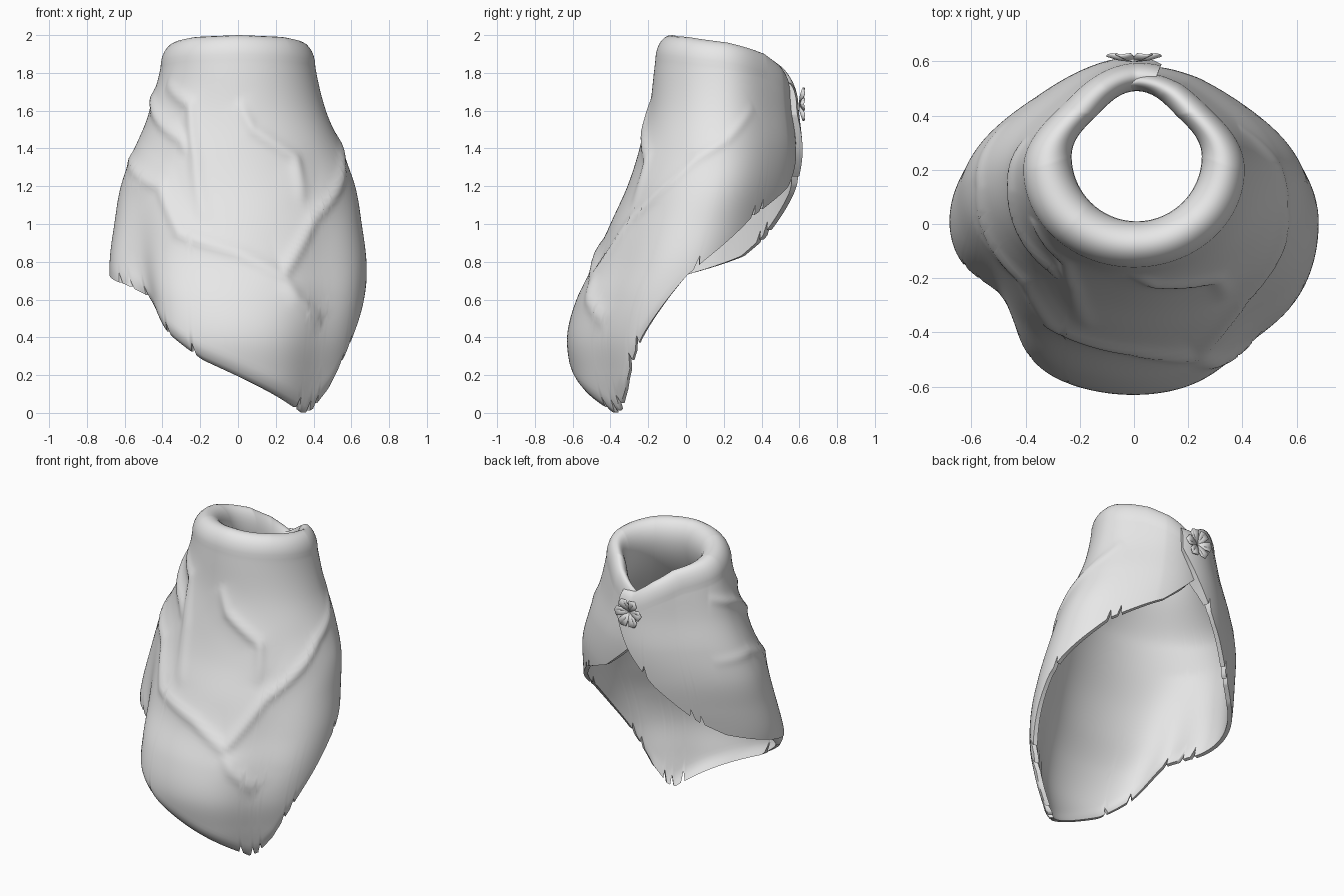
import bpy
import bmesh
from math import sin, cos, pi, radians, exp, hypot
from mathutils import Vector, Matrix

cube = bpy.data.objects.get("Cube")
if cube:
    bpy.data.objects.remove(cube)

grey = bpy.data.materials.new("plain grey cloth")
grey.use_nodes = True
grey.diffuse_color = (0.8, 0.8, 0.8, 1)
grey.node_tree.nodes["Principled BSDF"].inputs["Base Color"].default_value = (0.8, 0.8, 0.8, 1)


def table(rows, x):
    """Straight-line lookup in pairs sorted by their first entry."""
    if x <= rows[0][0]:
        return rows[0][1]
    for (x0, y0), (x1, y1) in zip(rows, rows[1:]):
        if x <= x1:
            return y0 + (y1 - y0) * (x - x0) / (x1 - x0)
    return rows[-1][1]


def spline(rows, u):
    """Smooth curve through evenly spaced rows, u counted in rows."""
    last = len(rows) - 1
    k = max(0, min(last - 1, int(u)))
    f = max(0, min(1, u - k))
    quad = [rows[max(0, min(last, k + d))] for d in (-1, 0, 1, 2)]
    return [b + f / 2 * (c - a + f * (2 * a - 5 * b + 4 * c - d + f * (3 * (b - c) + d - a)))
            for a, b, c, d in zip(*quad)]


def finish(name, bm, angle):
    mesh = bpy.data.meshes.new(name)
    bm.to_mesh(mesh)
    bm.free()
    ob = bpy.data.objects.new(name, mesh)
    bpy.context.collection.objects.link(ob)
    mesh.materials.append(grey)
    bpy.ops.object.select_all(action='DESELECT')
    ob.select_set(True)
    bpy.context.view_layer.objects.active = ob
    bpy.ops.object.shade_smooth_by_angle(angle=radians(angle))
    return ob


# Cross-sections every 0.2 up from the ground: half width, front y, back y
SECTIONS = [
    (.60, -.56, .50), (.62, -.605, .50), (.65, -.63, .50), (.675, -.58, .50),
    (.68, -.48, .52), (.655, -.40, .56), (.62, -.31, .59), (.545, -.245, .60),
    (.465, -.195, .58), (.415, -.17, .56), (.39, -.15, .51)]

# Hem height by angle, from the outer lap at the back, round the front, to the inner lap
HEM = [
    (78, 1.58), (90, 1.38), (105, 1.16), (118, 1.02), (128, .92), (143, .83), (180, .73),
    (200, .68), (212, .62), (232, .43), (252, .28), (300, .05), (307, .02),
    (311, 0), (317, .02), (327, .13), (342, .40), (361, .73), (369, .81),
    (396, 1.04), (429, 1.2), (450, 1.4), (466, 1.5)]

# Crest of the rolled collar by angle away from the front
CREST = [(0, 2.0), (45, 1.99), (90, 1.96), (135, 1.9), (160, 1.83), (180, 1.75)]

# Raised folds as (angle, height) paths
FOLDS = [
    [(148, 1.33), (185, 1.35), (229, 1.2), (243, .95), (270, .85), (290, .73),
     (308, 1.03), (345, 1.35), (365, 1.45), (387, 1.62)],
    [(270, 1.65), (279, 1.5), (302, 1.35), (302, 1.1)],
    [(208, 1.75), (237, 1.63), (247, 1.35), (255, 1.0)],
    [(160, 1.72), (190, 1.65), (236, 1.45), (245, 1.35)],
    [(288, .75), (298, .6), (315, .47)]]

# Angles of the torn nicks in the hem
NICKS = [100, 125, 130, 197, 203, 213, 233, 248, 306, 314, 319, 334, 339, 365, 396, 402]


def fold_height(deg, z):
    """Height of the raised folds, fading at the ends of each one."""
    best = 0
    scale = radians(.5)
    for path in FOLDS:
        spans = len(path) - 1
        for k in range(spans):
            (t0, z0), (t1, z1) = path[k], path[k + 1]
            dx, dz = (t1 - t0) * scale, z1 - z0
            px, pz = (deg - t0) * scale, z - z0
            f = max(0, min(1, (px * dx + pz * dz) / (dx * dx + dz * dz)))
            gap = hypot(px - f * dx, pz - f * dz)
            fade = max(0, sin(pi * (k + f) / spans)) ** .6
            best = max(best, fade * (.016 * exp(-(gap / .03) ** 2) + .01 * exp(-(gap / .08) ** 2)))
    return best


def back_pinch(t):
    """Flattening of the two back quarters, from 0 to 1."""
    return sin(2 * t) ** 2 if sin(t) > 0 else 0


def cloth_point(deg, z, out, hem):
    """Point on the drape, moved outwards by out."""
    t = radians(deg)
    wide, front, back = spline(SECTIONS, z / .2)
    mid, deep = (front + back) / 2, (back - front) / 2
    # One lap lies over the other at the back
    out += .022 * max(0, 1 - (deg - 78) / 50) - .03 * max(0, (deg - 425) / 40)
    # Flattened hollow beside the raised corner, and a gentler one above the low tip
    low = max(0, min(1, (1.2 - z) / .6))
    out -= low * (.1 * exp(-((deg - 214) / 15) ** 2) + .04 * exp(-((deg - 314) / 18) ** 2))
    out -= .035 * back_pinch(t)
    # Front hem curls under
    out -= .03 * max(0, -sin(t)) * max(0, 1 - (z - hem) / .08) ** 2
    return Vector(((wide + out) * cos(t), mid + (deep + out) * sin(t), z))


# Draped cloth: rolled collar, folded outer face and plain lining in one closed sheet
START, END, COLS, ROWS, ROLL = 78, 466, 300, 64, 14
step = (END - START) / COLS
nick_cols = {round((n - START) / step) for n in NICKS}
bm = bmesh.new()
grid = []
for j in range(COLS + 1):
    deg = START + j * step
    t = radians(deg)
    crest = table(CREST, abs(deg - 270))
    base = crest - .13
    edge = min(base - .02, table(HEM, deg))
    hem = min(base - .02, edge + (.06 if j in nick_cols else 0))
    heights = [base + (hem - base) * i / ROWS for i in range(ROWS + 1)]
    face = [cloth_point(deg, z, fold_height(deg, z), edge) for z in heights]
    radius = .24 - .03 * back_pinch(t)
    hole = Vector((.01 + radius * cos(t), .25 + radius * sin(t), base))
    # Lining widens gently from the neck hole to the wall
    lining = []
    for z in reversed(heights[1:]):
        f = min(1, (base - z) / .5)
        wall = cloth_point(deg, z, -.028, edge)
        lining.append(Vector((hole.x, hole.y, z)).lerp(wall, f * f * (3 - 2 * f)))
    centre, half = (face[0] + hole) / 2, (face[0] - hole) / 2
    roll = []
    for i in range(ROLL):
        s = pi * (1 - i / ROLL)
        roll.append(centre + half * cos(s) + Vector((0, 0, .13 * sin(s))))
    grid.append([bm.verts.new(p) for p in roll + face + lining])
for left, right in zip(grid, grid[1:]):
    for i in range(len(left)):
        bm.faces.new((left[i - 1], left[i], right[i], right[i - 1]))
# Close the two lap edges
for column in (grid[0], grid[-1]):
    bm.faces.new(column[:ROLL + 1])
    outer = column[ROLL:ROLL + ROWS + 1]
    inner = column[:1] + column[:-ROWS - 1:-1]
    for i in range(ROWS):
        bm.faces.new((outer[i], outer[i + 1], inner[i + 1], inner[i]))
bmesh.ops.recalc_face_normals(bm, faces=bm.faces)
finish("draped_cloth", bm, 65)

# Flower clasp: broad open petals facing backwards
bm = bmesh.new()
PETALS = 6
for k in range(PETALS):
    turn = Matrix.Rotation(2 * pi * (k + .5) / PETALS, 3, 'Y')
    outline = [(0, 0, 0), (-.022, .014, .04), (-.032, .026, .08), (0, .02, .1),
               (.032, .026, .08), (.022, .014, .04)]
    rim = [bm.verts.new(turn @ Vector(p)) for p in outline]
    heart = bm.verts.new(turn @ Vector((0, .006, .055)))
    for a, b in zip(rim, rim[1:] + rim[:1]):
        bm.faces.new((a, b, heart))
flower = finish("flower_clasp", bm, 30)
flower.location = (0, .605, 1.635)
petal_mod = flower.modifiers.new("petal thickness", 'SOLIDIFY')
petal_mod.thickness = .008
